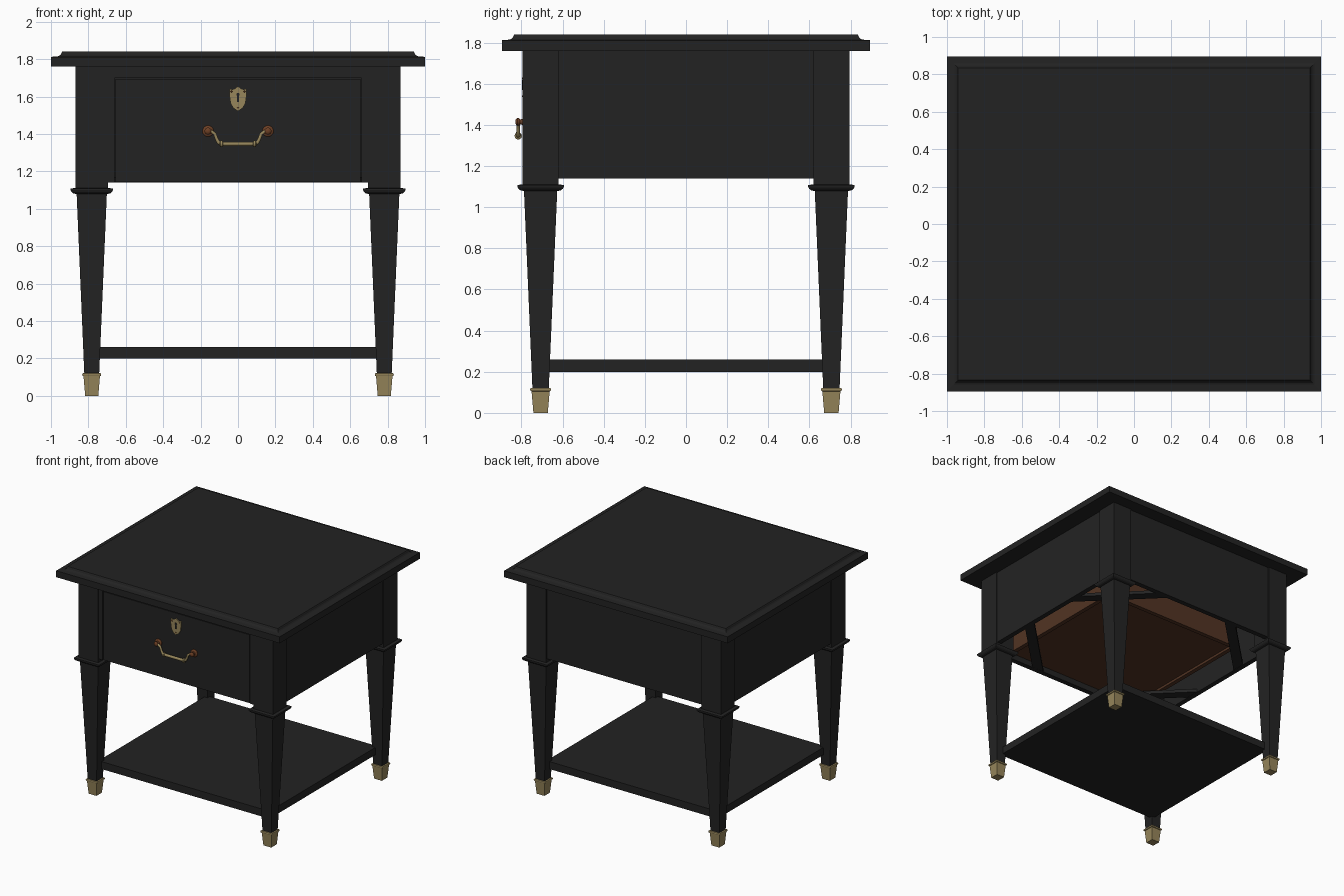
import bpy, bmesh, math
from mathutils import Vector

if "Cube" in bpy.data.objects:
    bpy.data.objects.remove(bpy.data.objects["Cube"])


def material(name, rgb):
    m = bpy.data.materials.new(name)
    m.diffuse_color = (*rgb, 1)
    m.use_nodes = True
    m.node_tree.nodes["Principled BSDF"].inputs["Base Color"].default_value = m.diffuse_color
    return m


BLACK = material("black_paint", (0.0165, 0.0165, 0.0165))
BRASS = material("aged_brass", (0.31, 0.24, 0.105))
WOOD = material("brown_wood", (0.085, 0.034, 0.017))
COPPER = material("dark_copper", (0.15, 0.05, 0.018))


def finish(name, bm, mat):
    bmesh.ops.recalc_face_normals(bm, faces=bm.faces)
    me = bpy.data.meshes.new(name)
    bm.to_mesh(me)
    bm.free()
    me.materials.append(mat)
    ob = bpy.data.objects.new(name, me)
    bpy.context.collection.objects.link(ob)
    return ob


def loft(name, mat, cx, cy, rings):
    """Stack of rectangles (half x, half y, z), capped at both ends."""
    bm = bmesh.new()
    loops = [[bm.verts.new((cx + sx * hx, cy + sy * hy, z))
              for sx, sy in ((-1, -1), (1, -1), (1, 1), (-1, 1))] for hx, hy, z in rings]
    for a, b in zip(loops, loops[1:]):
        for i in range(4):
            j = (i + 1) % 4
            bm.faces.new((a[i], a[j], b[j], b[i]))
    bm.faces.new(loops[0])
    bm.faces.new(loops[-1])
    return finish(name, bm, mat)


def box(name, mat, x0, x1, y0, y1, z0, z1):
    hx, hy = (x1 - x0) / 2, (y1 - y0) / 2
    return loft(name, mat, (x0 + x1) / 2, (y0 + y1) / 2, [(hx, hy, z0), (hx, hy, z1)])


def prism(name, mat, pts, a, b, axis):
    """Polygon extruded from a to b along z (xy points) or y (xz points)."""
    bm = bmesh.new()
    put = (lambda p, t: (p[0], p[1], t)) if axis == "z" else (lambda p, t: (p[0], t, p[1]))
    lo, hi = ([bm.verts.new(put(p, t)) for p in pts] for t in (a, b))
    bm.faces.new(lo)
    bm.faces.new(hi)
    for i in range(len(pts)):
        j = (i + 1) % len(pts)
        bm.faces.new((lo[i], lo[j], hi[j], hi[i]))
    return finish(name, bm, mat)


def lathe_y(name, mat, x, z, profile, n=20):
    """Round part turned about the y direction: (radius, y) pairs."""
    bm = bmesh.new()
    loops = [[bm.verts.new((x + r * math.cos(k * math.tau / n), y, z + r * math.sin(k * math.tau / n)))
              for k in range(n)] for r, y in profile]
    for a, b in zip(loops, loops[1:]):
        for i in range(n):
            j = (i + 1) % n
            bm.faces.new((a[i], a[j], b[j], b[i]))
    bm.faces.new(loops[0])
    bm.faces.new(loops[-1])
    return smooth(finish(name, bm, mat))


def smooth(ob):
    bpy.ops.object.select_all(action="DESELECT")
    ob.select_set(True)
    bpy.context.view_layer.objects.active = ob
    bpy.ops.object.shade_smooth_by_angle(angle=math.radians(40))
    return ob


def rod(name, mat, pts, radii):
    """Smooth bar swept along points."""
    cu = bpy.data.curves.new(name, "CURVE")
    cu.dimensions = "3D"
    cu.bevel_depth = 1
    cu.bevel_resolution = 3
    cu.use_fill_caps = True
    sp = cu.splines.new("POLY")
    sp.points.add(len(pts) - 1)
    for p, co, r in zip(sp.points, pts, radii):
        p.co = (*co, 1)
        p.radius = r
    cu.materials.append(mat)
    ob = bpy.data.objects.new(name, cu)
    bpy.context.collection.objects.link(ob)
    bpy.ops.object.select_all(action="DESELECT")
    ob.select_set(True)
    bpy.context.view_layer.objects.active = ob
    bpy.ops.object.convert(target="MESH")
    return smooth(bpy.context.view_layer.objects.active)


# Table top with moulded edge
edge = [(0, 1.76), (0, 1.812), (0.036, 1.815), (0.046, 1.819), (0.053, 1.826), (0.056, 1.834), (0.06, 1.84)]
loft("table_top", BLACK, 0, 0, [(1 - i, 0.895 - i, z) for i, z in edge])

# Legs, collars, brass feet and corner braces
LX, LY = 0.782, 0.707
for sy, fb in ((-1, "front"), (1, "back")):
    for sx, lr in ((-1, "left"), (1, "right")):
        tag, cx, cy = f"{fb}_{lr}", sx * LX, sy * LY
        sq = lambda name, mat, prof: loft(f"{tag}_{name}", mat, cx, cy, [(h, h, z) for h, z in prof])
        sq("leg_block", BLACK, [(0.0875, 1.10), (0.0875, 1.76)])
        sq("leg_collar", BLACK, [(0.088, 1.08), (0.1, 1.083), (0.108, 1.09), (0.113, 1.1), (0.113, 1.108), (0.09, 1.111)])
        sq("leg_taper", BLACK, [(0.039, 0.1), (0.081, 1.085)])
        sq("brass_foot", BRASS, [(0.035, 0), (0.044, 0.105), (0.049, 0.107), (0.051, 0.113), (0.049, 0.12), (0.04, 0.122)])
        brace = [(0.84, 0.2), (0.84, 0.31), (0.4, 0.745), (0.29, 0.745)]
        prism(f"{tag}_corner_brace", BLACK, [(sx * x, sy * y) for x, y in brace], 1.143, 1.17, "z")

# Lower shelf
box("lower_shelf", BLACK, -0.765, 0.765, -0.69, 0.69, 0.2, 0.26)

# Side and back panels
for s, lr in ((-1, "left"), (1, "right")):
    xs = sorted((s * 0.82, s * 0.86))
    box(f"{lr}_side_panel", BLACK, *xs, -0.65, 0.65, 1.14, 1.76)
    xs = sorted((s * 0.66, s * 0.72))
    box(f"{lr}_front_stile", BLACK, *xs, -0.788, -0.74, 1.14, 1.76)
box("back_panel", BLACK, -0.72, 0.72, 0.745, 0.785, 1.14, 1.76)
box("front_top_rail", BLACK, -0.7, 0.7, -0.788, -0.74, 1.7, 1.76)

# Drawer front and wooden drawer box
box("drawer_front", BLACK, -0.654, 0.654, -0.786, -0.745, 1.142, 1.694)
for s, lr in ((-1, "left"), (1, "right")):
    box(f"drawer_{lr}_side", WOOD, *sorted((s * 0.61, s * 0.645)), -0.745, 0.47, 1.17, 1.64)
box("drawer_back", WOOD, -0.61, 0.61, 0.435, 0.47, 1.17, 1.64)
box("drawer_bottom", WOOD, -0.61, 0.61, -0.745, 0.435, 1.19, 1.205)

# Shield escutcheon with keyhole and pins
half = [(0.015, 1.643), (0.03, 1.638), (0.046, 1.642), (0.045, 1.6), (0.04, 1.565), (0.025, 1.538)]
shield = [(0, 1.655)] + half + [(0, 1.522)] + [(-x, z) for x, z in reversed(half)]
prism("escutcheon", BRASS, shield, -0.795, -0.785, "y")
prism("keyhole", BLACK, [(-0.005, 1.57), (0.005, 1.57), (0.005, 1.6), (0.009, 1.61), (0.005, 1.62),
                         (-0.005, 1.62), (-0.009, 1.61), (-0.005, 1.6)], -0.798, -0.794, "y")
for i, (x, z) in enumerate(((-0.035, 1.627), (0.035, 1.627), (0, 1.54))):
    lathe_y(f"escutcheon_pin_{i}", COPPER, x, z, [(0.005, -0.794), (0.004, -0.798)], 10)

# Handle rosettes and swinging bail
for s, lr in ((-1, "left"), (1, "right")):
    lathe_y(f"{lr}_handle_rosette", COPPER, s * 0.16, 1.415,
            [(0.03, -0.784), (0.03, -0.789), (0.025, -0.794), (0.014, -0.796), (0.012, -0.806),
             (0.018, -0.812), (0.019, -0.82), (0.014, -0.827), (0.005, -0.83)])
arm = [(0.165, 1.415), (0.14, 1.412), (0.124, 1.4), (0.115, 1.375), (0.105, 1.355), (0.09, 1.347)]
path = [(-x, -0.816, z) for x, z in arm] + [(x, -0.816, z) for x, z in reversed(arm)]
radii = [0.009, 0.009, 0.009, 0.009, 0.01, 0.012]
rod("handle_bail", BRASS, path, radii + radii[::-1])
for s, lr in ((-1, "left"), (1, "right")):
    rod(f"{lr}_bail_ring", BRASS, [(s * x, -0.816, 1.347) for x in (0.08, 0.084, 0.094, 0.098)],
        [0.012, 0.018, 0.018, 0.012])
